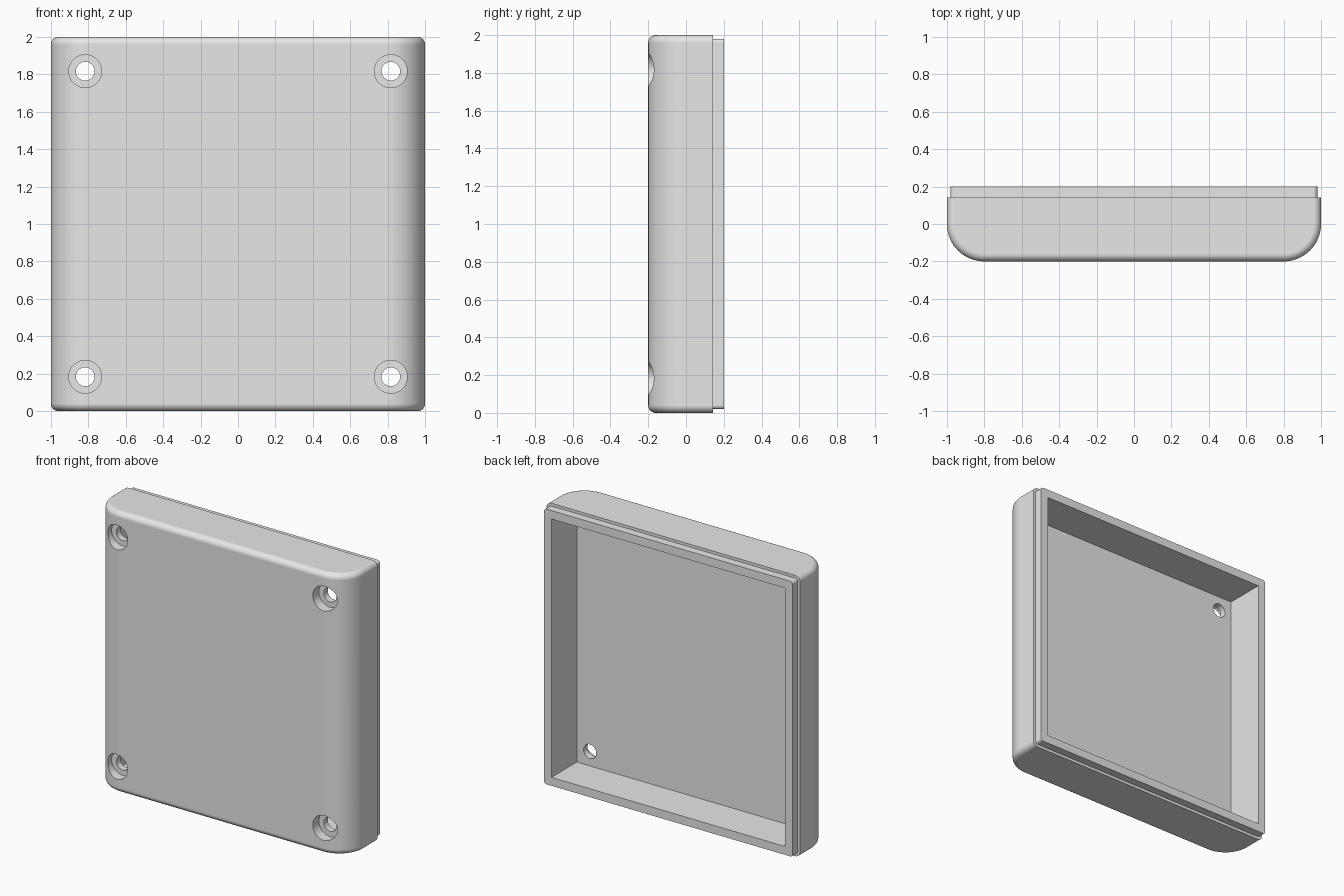
import bpy, bmesh, math
from mathutils import Matrix

FRONT, STEP, BACK, FLOOR = -0.2, 0.143, 0.2, -0.085
RADIUS, EDGE = 0.2, 0.04
LIP_INSET, CAVITY = 0.02, 0.92
HOLE = 0.817

if "Cube" in bpy.data.objects:
    bpy.data.objects.remove(bpy.data.objects["Cube"])

grey = bpy.data.materials.new("light grey plastic")
grey.use_nodes = True
grey.diffuse_color = (0.8, 0.8, 0.8, 1)
grey.node_tree.nodes["Principled BSDF"].inputs["Base Color"].default_value = (0.8, 0.8, 0.8, 1)


def add_object(name, bm):
    mesh = bpy.data.meshes.new(name)
    bmesh.ops.recalc_face_normals(bm, faces=bm.faces[:])
    bm.to_mesh(mesh)
    bm.free()
    mesh.materials.append(grey)
    obj = bpy.data.objects.new(name, mesh)
    bpy.context.collection.objects.link(obj)
    return obj


def cylinder(name, radius, y0, y1, x, z):
    bm = bmesh.new()
    place = Matrix.Translation((x, (y0 + y1) / 2, z)) @ Matrix.Rotation(math.pi / 2, 4, "X")
    bmesh.ops.create_cone(bm, cap_ends=True, segments=48, radius1=radius,
                          radius2=radius, depth=y1 - y0, matrix=place)
    return add_object(name, bm)


# Cover body: profile with two big front curves, extruded upwards
steps = 16
arc = [math.pi / 2 * i / steps for i in range(steps + 1)]
right = [(1 - RADIUS + RADIUS * math.sin(a), FRONT + RADIUS - RADIUS * math.cos(a)) for a in arc]
right.append((1, STEP))
profile = right + [(-x, y) for x, y in reversed(right)]
bm = bmesh.new()
base = bm.faces.new([bm.verts.new((x, y, 0)) for x, y in profile])
top = bmesh.ops.extrude_face_region(bm, geom=[base])["geom"]
bmesh.ops.translate(bm, vec=(0, 0, 2), verts=[v for v in top if isinstance(v, bmesh.types.BMVert)])
bmesh.ops.recalc_face_normals(bm, faces=bm.faces[:])


def at_back(v):
    return abs(v.co.y - STEP) < 1e-4


# Small rounding on the top and bottom rims, leaving the back edge sharp
rims = [e for e in bm.edges
        if abs(e.verts[0].co.z - e.verts[1].co.z) < 1e-4 and not all(map(at_back, e.verts))]
bmesh.ops.bevel(bm, geom=rims, offset=EDGE, segments=6, profile=0.5, affect="EDGES")

# Stepped mating lip on the back
bm.normal_update()
back = [f for f in bm.faces if all(map(at_back, f.verts))]
bmesh.ops.inset_region(bm, faces=back, thickness=LIP_INSET, use_even_offset=True)
lip = bmesh.ops.extrude_face_region(bm, geom=back)["geom"]
bmesh.ops.delete(bm, geom=back, context="FACES")
bmesh.ops.translate(bm, vec=(0, BACK - STEP, 0),
                    verts=[v for v in lip if isinstance(v, bmesh.types.BMVert)])
cover = add_object("cover", bm)

# Cutters: square cavity, screw recesses and through holes
bm = bmesh.new()
bmesh.ops.create_cube(bm, size=1, matrix=Matrix.Translation((0, (FLOOR + 0.4) / 2, 1))
                      @ Matrix.Diagonal((2 * CAVITY, 0.4 - FLOOR, 2 * CAVITY, 1)))
cutters = [add_object("cavity_cutter", bm)]
for sx in (-1, 1):
    for sz in (-1, 1):
        x, z = sx * HOLE, 1 + sz * HOLE
        cutters.append(cylinder("recess_cutter", 0.088, -0.3, -0.13, x, z))
        cutters.append(cylinder("hole_cutter", 0.05, -0.3, 0, x, z))

bpy.ops.object.select_all(action="DESELECT")
bpy.context.view_layer.objects.active = cover
cover.select_set(True)
for cutter in cutters:
    cut = cover.modifiers.new("cut", "BOOLEAN")
    cut.operation, cut.solver, cut.object = "DIFFERENCE", "EXACT", cutter
    bpy.ops.object.modifier_apply(modifier=cut.name)
    bpy.data.objects.remove(cutter)

# Smooth curves, crisp edges
bpy.ops.object.shade_smooth_by_angle(angle=math.radians(30))
flat = cover.modifiers.new("flat_faces", "WEIGHTED_NORMAL")
flat.keep_sharp = True
